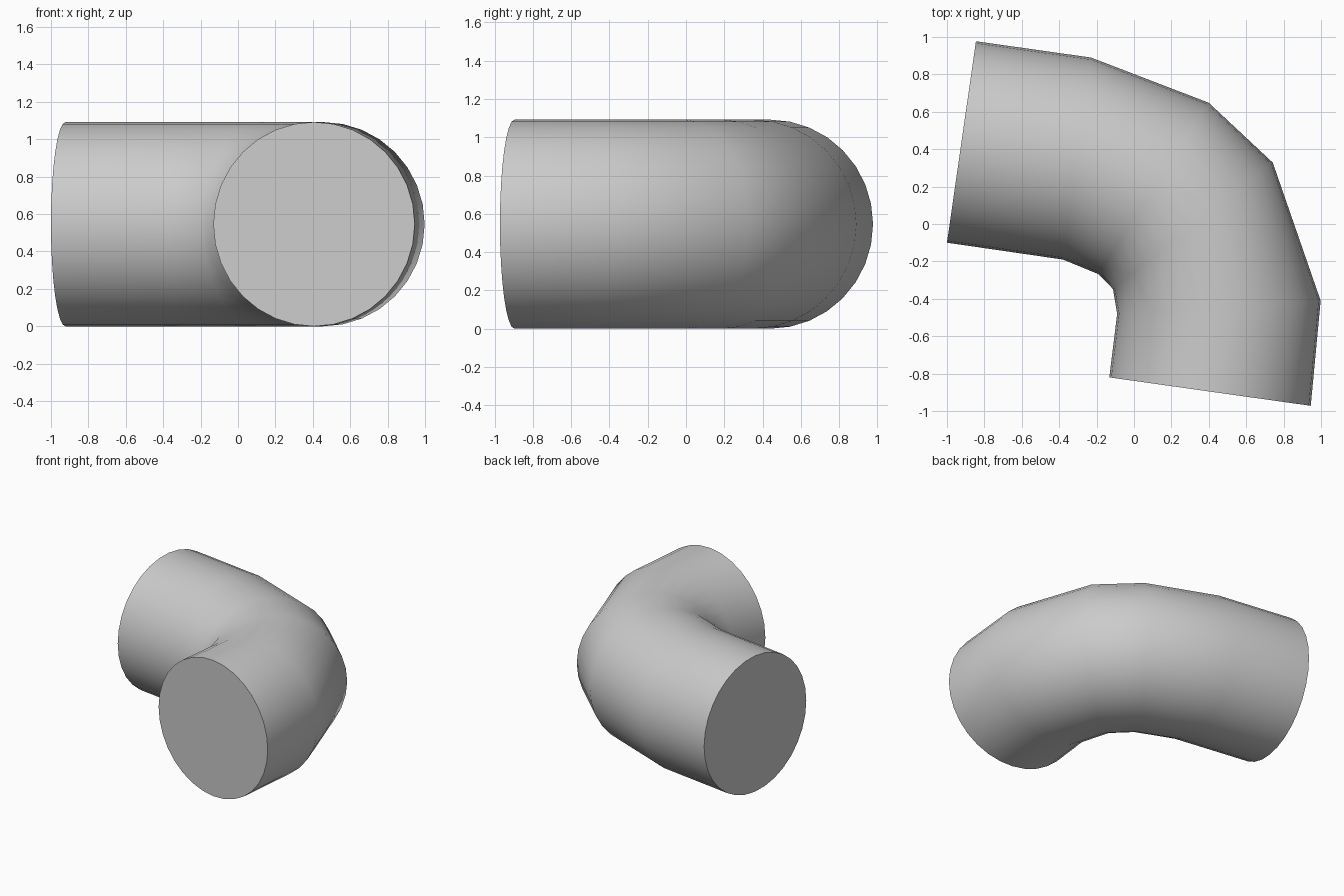
import bpy, bmesh, math
from mathutils import Vector

if "Cube" in bpy.data.objects:
    bpy.data.objects.remove(bpy.data.objects["Cube"])

# Outer and inner bend points of each pipe section, seen from above
OUTER = [(-0.845, 0.977), (-0.23, 0.89), (0.40, 0.648), (0.742, 0.328), (0.998, -0.41), (0.945, -0.972)]
INNER = [(-1.0, -0.10), (-0.38, -0.19), (-0.19, -0.268), (-0.112, -0.348), (-0.09, -0.48), (-0.132, -0.82)]
SIDES, RADIUS = 32, 0.546

bm = bmesh.new()

# Circular rings along the bend
rings = []
for o, i in zip(OUTER, INNER):
    o, i = Vector((*o, RADIUS)), Vector((*i, RADIUS))
    centre, half = (o + i) / 2, (o - i) / 2
    ring = []
    for k in range(SIDES):
        a = math.tau * k / SIDES
        ring.append(bm.verts.new(centre + half * math.cos(a) + Vector((0, 0, RADIUS * math.sin(a)))))
    rings.append(ring)

# Pipe wall
for r, s in zip(rings, rings[1:]):
    for k in range(SIDES):
        n = (k + 1) % SIDES
        bm.faces.new((r[k], r[n], s[n], s[k])).smooth = True

# Flat end caps with sharp rims
for ring in (rings[0], rings[-1]):
    cap = bm.faces.new(ring)
    for e in cap.edges:
        e.smooth = False

bmesh.ops.recalc_face_normals(bm, faces=bm.faces)
mesh = bpy.data.meshes.new("pipe_elbow")
bm.to_mesh(mesh)
bm.free()
bpy.context.collection.objects.link(bpy.data.objects.new("pipe_elbow", mesh))
